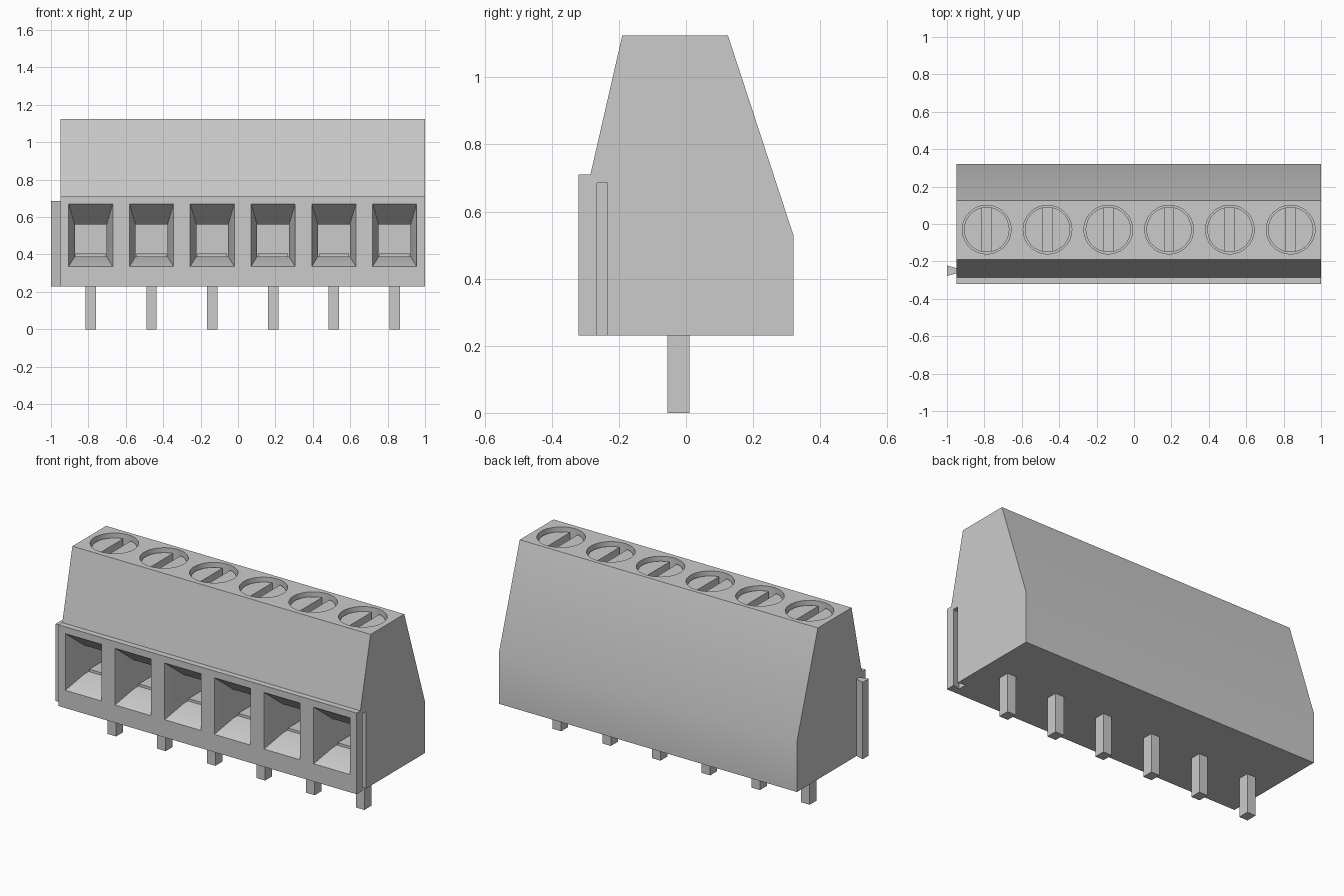
import bpy, bmesh, math
from mathutils import Vector

if "Cube" in bpy.data.objects:
    bpy.data.objects.remove(bpy.data.objects["Cube"], do_unlink=True)

grey = bpy.data.materials.new("light grey")
grey.use_nodes = True
grey.diffuse_color = (0.6, 0.6, 0.6, 1)
grey.node_tree.nodes["Principled BSDF"].inputs["Base Color"].default_value = (0.6, 0.6, 0.6, 1)

PITCH, MID, WAYS = 0.325, 0.025, 6
LEFT, RIGHT, BASE, TOP, FRONT = -0.95, 1.0, 0.23, 1.125, -0.32
SCREW_Y = -0.03
centres = [MID + (i - (WAYS - 1) / 2) * PITCH for i in range(WAYS)]


def loft(name, sections):
    """Closed solid through matching point loops."""
    bm = bmesh.new()
    rings = [[bm.verts.new(p) for p in s] for s in sections]
    for a, b in zip(rings, rings[1:]):
        for i in range(len(a)):
            j = (i + 1) % len(a)
            bm.faces.new((a[i], a[j], b[j], b[i]))
    bm.faces.new(rings[0])
    bm.faces.new(rings[-1])
    bmesh.ops.recalc_face_normals(bm, faces=bm.faces)
    mesh = bpy.data.meshes.new(name)
    bm.to_mesh(mesh)
    bm.free()
    mesh.materials.append(grey)
    ob = bpy.data.objects.new(name, mesh)
    bpy.context.collection.objects.link(ob)
    return ob


def box(name, x0, x1, y0, y1, z0, z1):
    return loft(name, [[(x0, y0, z), (x1, y0, z), (x1, y1, z), (x0, y1, z)] for z in (z0, z1)])


def cylinder(name, x, y, r, z0, z1, n=48):
    angles = [2 * math.pi * i / n for i in range(n)]
    return loft(name, [[(x + r * math.cos(a), y + r * math.sin(a), z) for a in angles]
                       for z in (z0, z1)])


def cut(target, cutter):
    bpy.context.view_layer.objects.active = target
    mod = target.modifiers.new("cut", "BOOLEAN")
    mod.operation = "DIFFERENCE"
    mod.solver = "EXACT"
    mod.object = cutter
    bpy.ops.object.modifier_apply(modifier=mod.name)
    bpy.data.objects.remove(cutter, do_unlink=True)


def smooth(ob):
    bpy.ops.object.select_all(action="DESELECT")
    ob.select_set(True)
    bpy.context.view_layer.objects.active = ob
    bpy.ops.object.shade_smooth_by_angle(angle=math.radians(25))


# Housing extruded from its side profile
profile = [(FRONT, BASE), (0.32, BASE), (0.32, 0.53), (0.125, TOP),
           (-0.19, TOP), (-0.285, 0.71), (FRONT, 0.71)]
housing = loft("housing", [[(x, y, z) for y, z in profile] for x in (LEFT, RIGHT)])


# Tapered wire entries, then a straight chamber behind
def entry_section(x, y, t):
    half = 0.118 - 0.033 * t
    z0, z1 = 0.335 + 0.055 * t, 0.67 - 0.11 * t
    return [(x - half, y, z0), (x + half, y, z0), (x + half, y, z1), (x - half, y, z1)]


for x in centres:
    cut(housing, loft("entry_cutter", [entry_section(x, FRONT - 0.013, -0.1),
                                       entry_section(x, FRONT + 0.13, 1),
                                       entry_section(x, 0.08, 1)]))
    cut(housing, cylinder("screw_hole_cutter", x, SCREW_Y, 0.13, TOP - 0.09, TOP + 0.05))


# Dovetail shape shared by the rail and its matching groove
def dovetail(name, x0, x1, z0, z1):
    near, far = 0.014, 0.028
    yc = -0.25
    return loft(name, [[(x0, yc - near, z), (x1, yc - far, z),
                        (x1, yc + far, z), (x0, yc + near, z)] for z in (z0, z1)])


cut(housing, dovetail("groove_cutter", RIGHT + 0.005, RIGHT - 0.046, BASE - 0.05, 0.685))
smooth(housing)
dovetail("side_rail", LEFT, LEFT - 0.05, BASE, 0.685)

# Repeated contacts
for i, x in enumerate(centres, 1):
    box(f"pin_{i}", x - 0.028, x + 0.028, -0.055, 0.01, 0, BASE + 0.01)
    box(f"clamp_plate_{i}", x - 0.08, x + 0.08, -0.15, 0.08, 0.385, 0.405)
    screw = cylinder(f"screw_{i}", x, SCREW_Y, 0.121, TOP - 0.1, TOP - 0.025)
    cut(screw, box("slot_cutter", x - 0.025, x + 0.025, SCREW_Y - 0.2, SCREW_Y + 0.2,
                   TOP - 0.075, TOP + 0.05))
    smooth(screw)
